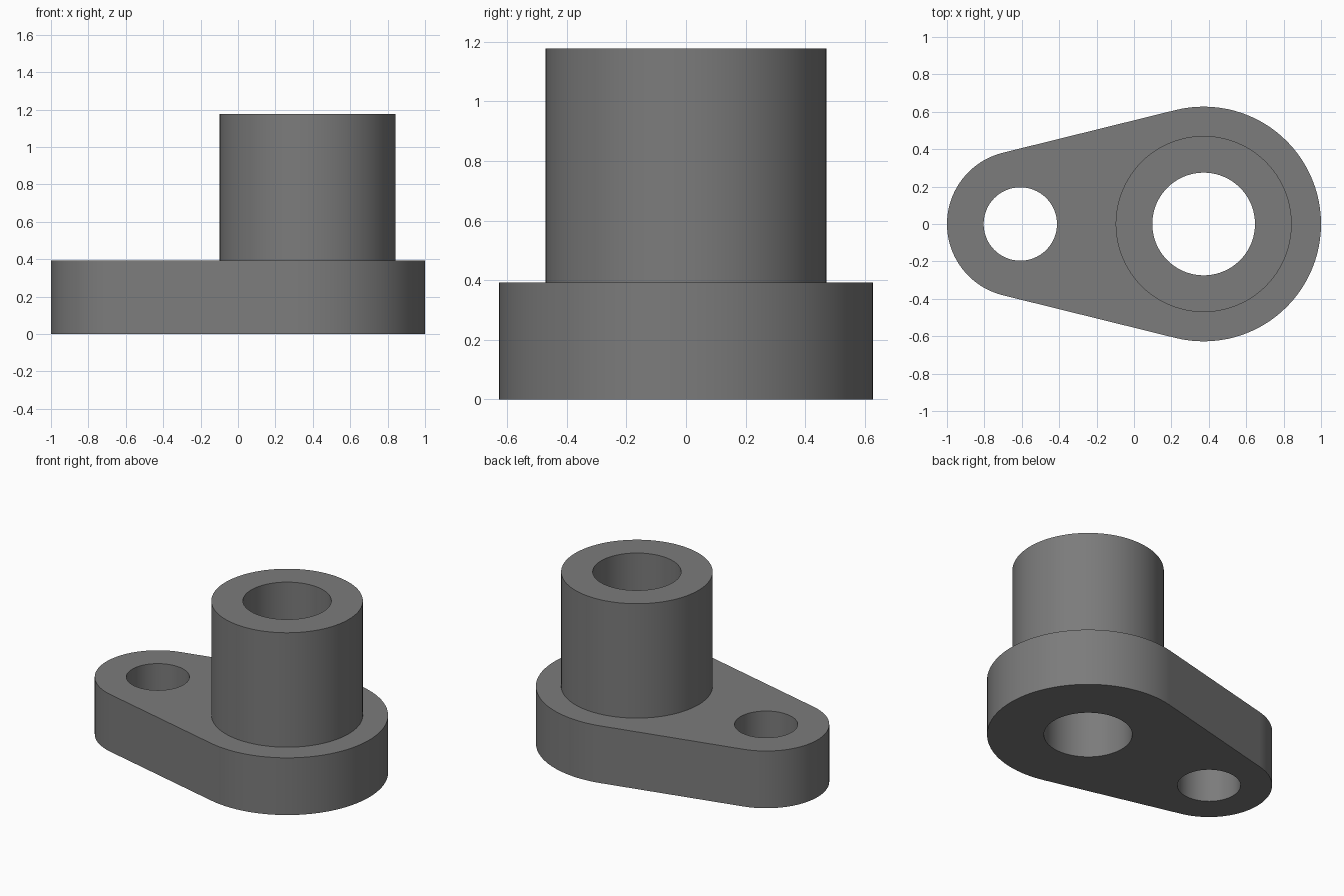
import bpy, bmesh
from math import sin, cos, pi, asin, radians

if "Cube" in bpy.data.objects:
    bpy.data.objects.remove(bpy.data.objects["Cube"])

U = 2 / 51                      # design unit: the plate is 51 units long
BIG_X, SMALL_X = 1 - 16 * U, -1 + 10 * U
BIG_R, SMALL_R = 16 * U, 10 * U
PLATE_H, BOSS_H = 10 * U, 30 * U


def arc(cx, r, start, end, n, closed=True):
    """Points on an arc centred on the x axis."""
    count = n + 1 if closed else n
    return [(cx + r * cos(start + (end - start) * i / n),
             r * sin(start + (end - start) * i / n)) for i in range(count)]


def prism(name, outline, z0, z1):
    """Extrude a closed outline upwards from z0 to z1."""
    bm = bmesh.new()
    face = bm.faces.new([bm.verts.new((x, y, z0)) for x, y in outline])
    top = bmesh.ops.extrude_face_region(bm, geom=[face], use_keep_orig=True)
    verts = [g for g in top["geom"] if isinstance(g, bmesh.types.BMVert)]
    bmesh.ops.translate(bm, verts=verts, vec=(0, 0, z1 - z0))
    bmesh.ops.recalc_face_normals(bm, faces=bm.faces[:])
    mesh = bpy.data.meshes.new(name)
    bm.to_mesh(mesh)
    bm.free()
    mesh.materials.append(dark_grey)
    obj = bpy.data.objects.new(name, mesh)
    bpy.context.collection.objects.link(obj)
    return obj


def cylinder(name, cx, r, z0, z1):
    return prism(name, arc(cx, r, 0, 2 * pi, 96, closed=False), z0, z1)


def combine(target, tool, operation):
    """Apply a boolean and remove the helper object."""
    mod = target.modifiers.new(tool.name, 'BOOLEAN')
    mod.operation, mod.object, mod.solver = operation, tool, 'EXACT'
    bpy.context.view_layer.objects.active = target
    bpy.ops.object.modifier_apply(modifier=mod.name)
    bpy.data.objects.remove(tool)


dark_grey = bpy.data.materials.new("dark_grey")
dark_grey.diffuse_color = (0.2, 0.2, 0.2, 1)
dark_grey.use_nodes = True
dark_grey.node_tree.nodes["Principled BSDF"].inputs["Base Color"].default_value = dark_grey.diffuse_color

# Teardrop plate: two arcs joined by their common tangents
t = pi / 2 + asin((BIG_R - SMALL_R) / (BIG_X - SMALL_X))
outline = (arc(BIG_X, BIG_R, -t, t, 56) +
           arc(SMALL_X, SMALL_R, t, 2 * pi - t, 40))
lever = prism("lever_with_boss", outline, 0, PLATE_H)

# Tall boss, sunk into the plate
combine(lever, cylinder("boss", BIG_X, 12 * U, PLATE_H / 2, BOSS_H), 'UNION')

# Through holes
combine(lever, cylinder("boss_bore", BIG_X, 7 * U, -0.1, BOSS_H + 0.1), 'DIFFERENCE')
combine(lever, cylinder("pin_hole", SMALL_X, 5 * U, -0.1, PLATE_H + 0.1), 'DIFFERENCE')

# Smooth round walls, crisp rims
bpy.ops.object.select_all(action='DESELECT')
lever.select_set(True)
bpy.context.view_layer.objects.active = lever
bpy.ops.object.shade_smooth_by_angle(angle=radians(30))
weighted = lever.modifiers.new("weighted_normals", 'WEIGHTED_NORMAL')
weighted.keep_sharp = True
